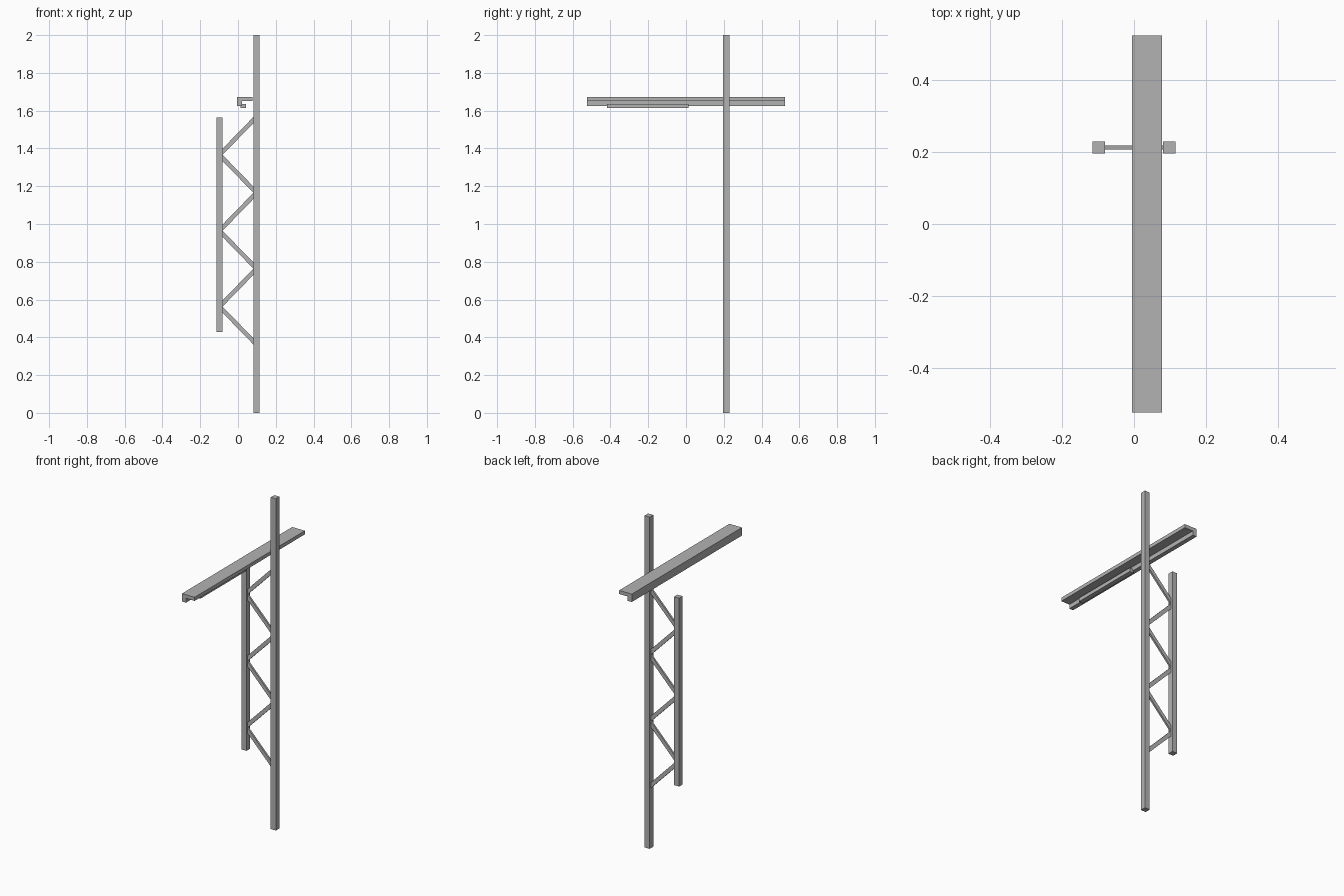
import bpy
from mathutils import Vector, Matrix

if "Cube" in bpy.data.objects:
    bpy.data.objects.remove(bpy.data.objects["Cube"], do_unlink=True)

grey = bpy.data.materials.new("plain grey")
grey.use_nodes = True
colour = (0.45, 0.45, 0.45, 1)
grey.diffuse_color = colour
grey.node_tree.nodes["Principled BSDF"].inputs["Base Color"].default_value = colour


def prism(name, profile, start, end):
    """Extrude an x-z profile along y."""
    n = len(profile)
    verts = [(x, y, z) for y in (start, end) for x, z in profile]
    faces = [list(range(n)), list(range(2 * n - 1, n - 1, -1))]
    faces += [(i, i + n, (i + 1) % n + n, (i + 1) % n) for i in range(n)]
    mesh = bpy.data.meshes.new(name)
    mesh.from_pydata(verts, [], faces)
    mesh.materials.append(grey)
    obj = bpy.data.objects.new(name, mesh)
    bpy.context.collection.objects.link(obj)
    return obj


def rect(x0, x1, z0, z1):
    return [(x0, z0), (x1, z0), (x1, z1), (x0, z1)]


POST_X, POST_Y, HALF = 0.098, 0.213, 0.017

# Upright posts
for name, x, low, high in (("tall_post", POST_X, 0, 2),
                           ("short_post", -POST_X, 0.428, 1.563)):
    prism(name, rect(x - HALF, x + HALF, low, high), POST_Y - HALF, POST_Y + HALF)

# Zigzag lattice braces, running between the post axes
FIRST, STEP, BRACES = 0.362, 0.2008, 6
for i in range(BRACES):
    side = 1 if i % 2 == 0 else -1
    a = Vector((side * (POST_X - 0.008), 0, FIRST + i * STEP + 0.008))
    b = Vector((-a.x, 0, FIRST + (i + 1) * STEP - 0.008))
    along = (b - a).normalized()
    across = Vector((-along.z, 0, along.x)) * 0.0115
    outline = [a + across, b + across, b - across, a - across]
    if side < 0:
        outline.reverse()
    prism(f"brace_{i + 1}", [(p.x, p.z) for p in outline], POST_Y - 0.0055, POST_Y + 0.0055)

# Angle-section crossbeam with a downward lip
prism("crossbeam", [(-0.006, 1.624), (0.021, 1.624), (0.021, 1.65),
                    (0.078, 1.65), (0.078, 1.672), (-0.006, 1.672)], -0.525, 0.525)

# Small rail under the front half of the crossbeam
prism("under_rail", rect(0.014, 0.042, 1.613, 1.636), -0.418, 0.014)

# Consistent outward normals
import bmesh
for obj in bpy.context.collection.objects:
    if obj.type == 'MESH' and obj.data.materials and obj.data.materials[0] == grey:
        bm = bmesh.new()
        bm.from_mesh(obj.data)
        bmesh.ops.recalc_face_normals(bm, faces=bm.faces)
        bm.to_mesh(obj.data)
        bm.free()
